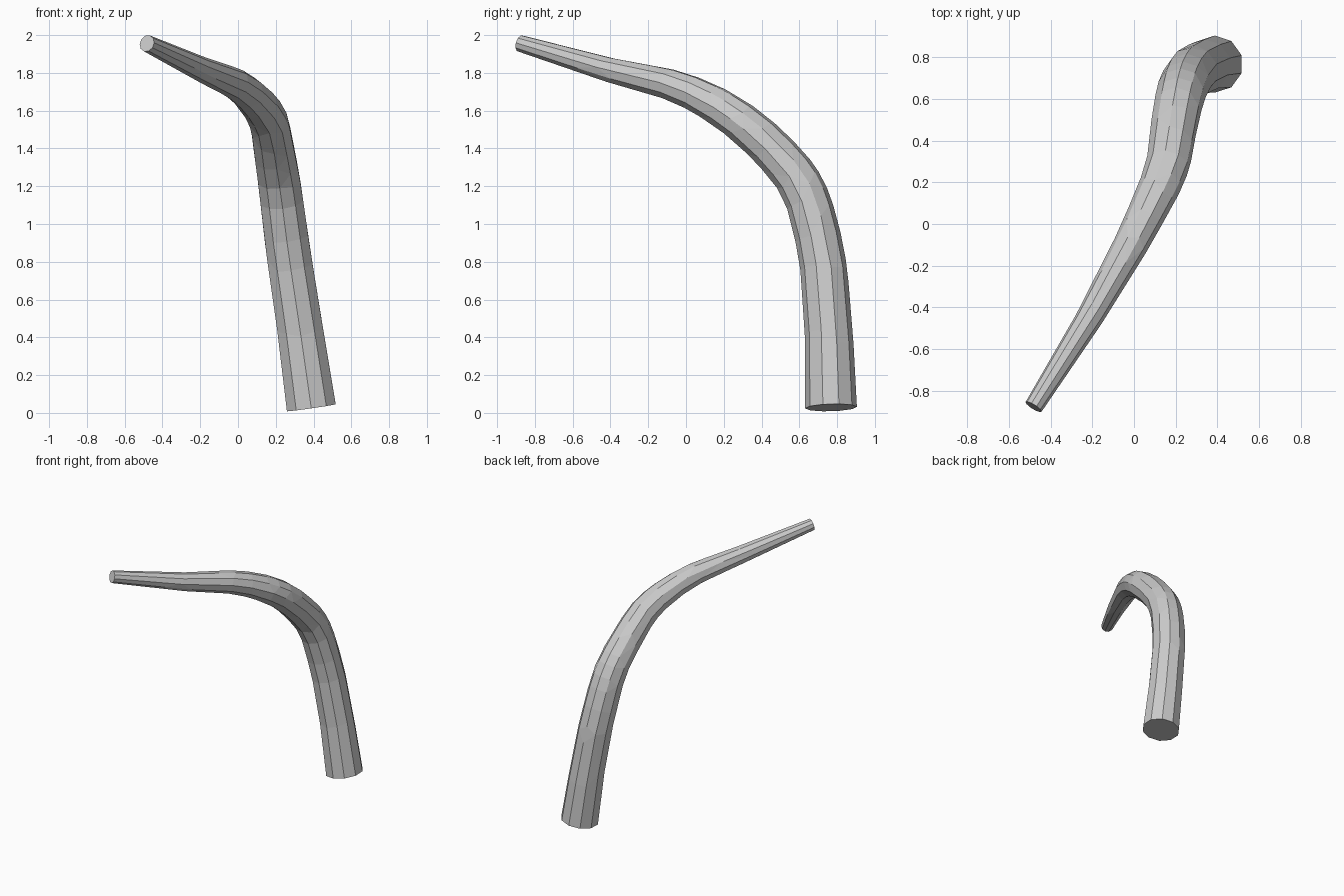
import bpy, bmesh, math
from mathutils import Vector

default = bpy.data.objects.get("Cube")
if default:
    bpy.data.objects.remove(default, do_unlink=True)

SIDES = 10
STEPS = 4

# Centre line with radius: x, y, z, r
PATH = [Vector(p) for p in (
    (.388, .768, .028, .137), (.32, .75, .5, .126), (.26, .705, .9, .122),
    (.218, .6, 1.22, .117), (.192, .47, 1.38, .112), (.155, .265, 1.56, .104),
    (.05, .03, 1.695, .09), (-.185, -.4, 1.815, .067), (-.482, -.878, 1.956, .045))]


def smooth_path(points):
    """Spline through the points, radius included."""
    ends = [2 * points[0] - points[1]] + points + [2 * points[-1] - points[-2]]
    out = []
    for a, b, c, d in zip(ends, ends[1:], ends[2:], ends[3:]):
        for k in range(STEPS):
            t = k / STEPS
            # non-uniform tangents avoid bulges between uneven spans
            l0, l1, l2 = (b - a).length, (c - b).length, (d - c).length
            m1 = ((b - a) / l0 * l1 + (c - b) / l1 * l0) / (l0 + l1) * l1
            m2 = ((c - b) / l1 * l2 + (d - c) / l2 * l1) / (l1 + l2) * l1
            out.append(b * (2*t**3 - 3*t**2 + 1) + m1 * (t**3 - 2*t**2 + t)
                       + c * (3*t**2 - 2*t**3) + m2 * (t**3 - t**2))
    return out + [points[-1]]


def tube(name, points, material):
    """Tapered tube with closed ends along the points."""
    bm = bmesh.new()
    rings = []
    side = Vector((1, 0, 0))
    for i, p in enumerate(points):
        ahead, behind = points[min(i + 1, len(points) - 1)], points[max(i - 1, 0)]
        axis = (ahead - behind).to_3d().normalized()
        side = (side - axis * side.dot(axis)).normalized()
        up = axis.cross(side)
        ring = []
        for k in range(SIDES):
            a = math.tau * (k + .5) / SIDES
            ring.append(bm.verts.new(p.to_3d() + (side * math.cos(a) + up * math.sin(a)) * p.w))
        rings.append(ring)
    for r, s in zip(rings, rings[1:]):
        for k in range(SIDES):
            n = (k + 1) % SIDES
            bm.faces.new((r[k], r[n], s[n], s[k]))
    bm.faces.new(rings[0][::-1])
    bm.faces.new(rings[-1])
    bmesh.ops.recalc_face_normals(bm, faces=bm.faces)
    mesh = bpy.data.meshes.new(name)
    bm.to_mesh(mesh)
    bm.free()
    mesh.materials.append(material)
    obj = bpy.data.objects.new(name, mesh)
    bpy.context.collection.objects.link(obj)
    return obj


grey = bpy.data.materials.new("light_grey")
grey.use_nodes = True
colour = (.6, .6, .6, 1)
grey.diffuse_color = colour
grey.node_tree.nodes["Principled BSDF"].inputs["Base Color"].default_value = colour

# Bent branch, thinned to irregular flat facets
branch = tube("bent_branch", smooth_path(PATH), grey)
facets = branch.modifiers.new("facets", "DECIMATE")
facets.ratio = .45
